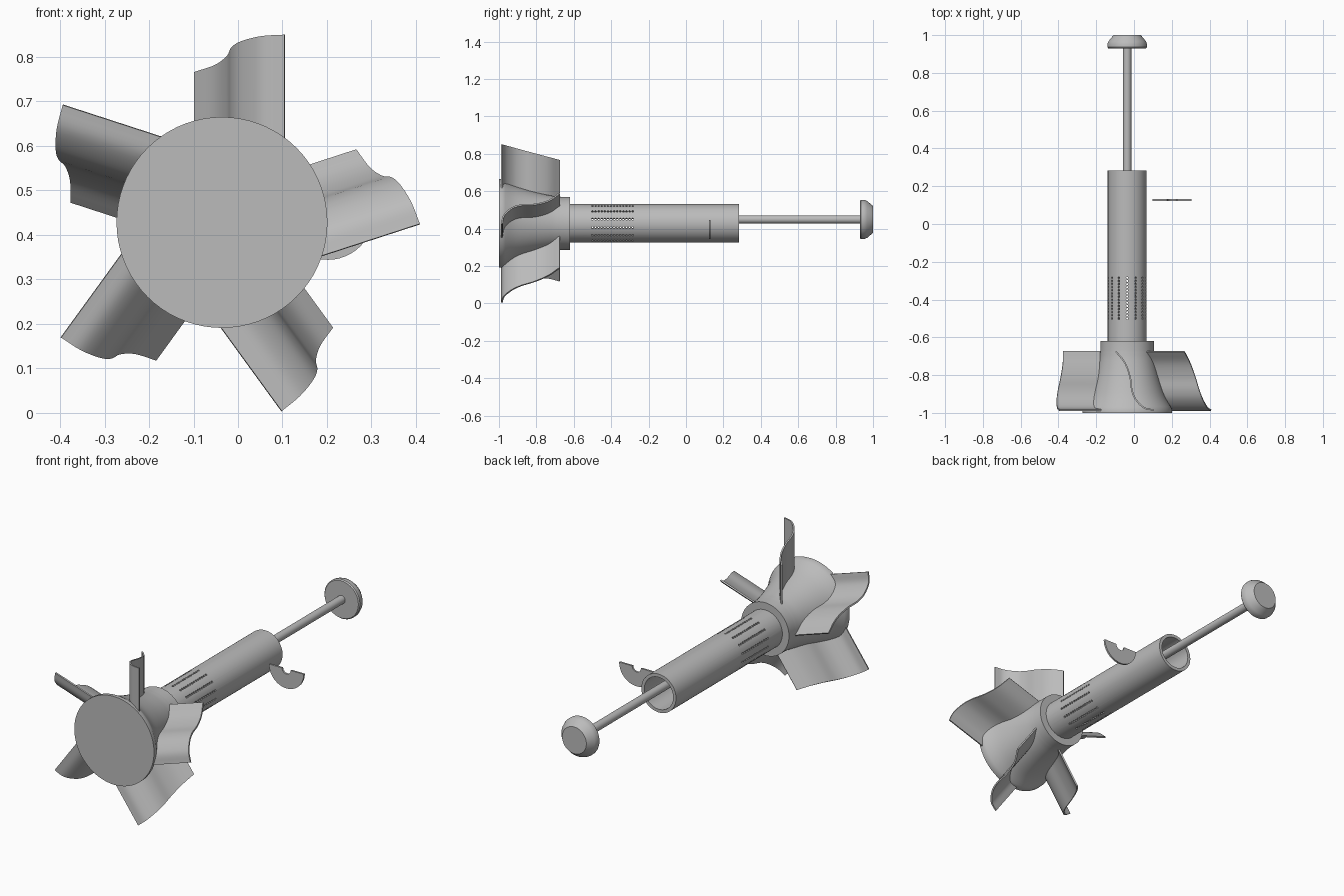
import bpy, bmesh, math
from mathutils import Matrix, Vector

cube = bpy.data.objects.get("Cube")
if cube:
    bpy.data.objects.remove(cube, do_unlink=True)

AXIS = Vector((-0.036, 0, 0.428))        # main shaft axis, running along y
ROD_AXIS = Vector((-0.036, 0, 0.449))    # plunger sits slightly higher

grey = bpy.data.materials.new("plain grey")
grey.use_nodes = True
grey.diffuse_color = (0.5, 0.5, 0.5, 1)
grey.node_tree.nodes["Principled BSDF"].inputs["Base Color"].default_value = (0.5, 0.5, 0.5, 1)


def make_object(name, bm, location):
    bmesh.ops.recalc_face_normals(bm, faces=bm.faces)
    mesh = bpy.data.meshes.new(name)
    bm.to_mesh(mesh)
    bm.free()
    mesh.materials.append(grey)
    obj = bpy.data.objects.new(name, mesh)
    obj.location = location
    bpy.context.scene.collection.objects.link(obj)
    return obj


def activate(obj):
    bpy.ops.object.select_all(action="DESELECT")
    obj.select_set(True)
    bpy.context.view_layer.objects.active = obj


def smooth(obj, angle=30):
    activate(obj)
    bpy.ops.object.shade_smooth_by_angle(angle=math.radians(angle))


def lathe(name, profile, location, segments=56, closed=False):
    """Turn (radius, y) points around the y axis; cap the ends unless closed."""
    bm = bmesh.new()
    rings = []
    for r, y in profile:
        angles = [math.tau * i / segments for i in range(segments)]
        rings.append([bm.verts.new((r * math.sin(a), y, r * math.cos(a))) for a in angles])
    pairs = list(zip(rings, rings[1:]))
    if closed:
        pairs.append((rings[-1], rings[0]))
    else:
        bm.faces.new(rings[0])
        bm.faces.new(rings[-1])
    for a, b in pairs:
        for i in range(segments):
            j = (i + 1) % segments
            bm.faces.new((a[i], a[j], b[j], b[i]))
    return make_object(name, bm, location)


def spline(points, steps):
    """Catmull-Rom curve through 2D points."""
    p = [Vector(q) for q in points]
    p = [2 * p[0] - p[1]] + p + [2 * p[-1] - p[-2]]
    out = []
    for a, b, c, d in zip(p, p[1:], p[2:], p[3:]):
        for s in range(steps):
            t = s / steps
            out.append(0.5 * (2 * b + (c - a) * t + (2 * a - 5 * b + 4 * c - d) * t ** 2
                              + (3 * b - a - 3 * c + d) * t ** 3))
    return out + [p[-2]]


# Flared hub with front disc and rear collar
flare = spline([(0.237, -0.98), (0.2, -0.91), (0.168, -0.81), (0.148, -0.72), (0.142, -0.67)], 5)
hub = lathe("hub", [(0.237, -1)] + [tuple(p) for p in flare] + [(0.142, -0.62)], AXIS, 72)
smooth(hub)

# Hollow tube with rows of small holes
tube = lathe("tube", [(0.103, -0.64), (0.103, 0.283), (0.086, 0.283), (0.086, -0.64)],
             AXIS, closed=True)
ROWS = PER_ROW = 14
bm = bmesh.new()
for row in range(ROWS):
    turn = Matrix.Rotation(math.tau * row / ROWS, 4, "Y")
    for k in range(PER_ROW):
        y = -0.5 + 0.215 * k / (PER_ROW - 1)
        bmesh.ops.create_cone(bm, cap_ends=True, segments=8, radius1=0.0056, radius2=0.0056,
                              depth=0.04, matrix=turn @ Matrix.Translation((0, y, 0.095)))
cutter = make_object("hole_cutter", bm, AXIS)
cutter.hide_render = True
cut = tube.modifiers.new("holes", "BOOLEAN")
cut.operation = "DIFFERENCE"
cut.solver = "EXACT"
cut.object = cutter
activate(tube)
bpy.ops.object.modifier_apply(modifier="holes")
bpy.data.objects.remove(cutter, do_unlink=True)
smooth(tube)

# Plunger rod and its end knob
smooth(lathe("plunger_rod", [(0.022, -0.1), (0.022, 0.94)], ROD_AXIS, 32))
smooth(lathe("plunger_knob", [(0.1, 0.93), (0.105, 0.936), (0.105, 0.952), (0.099, 0.968),
                              (0.072, 1.0)], ROD_AXIS, 48))

# Five S-curved blades around the hub
section = spline([(0.141, -0.985), (0.09, -0.973), (0.046, -0.93), (0.025, -0.88),
                  (0.015, -0.81), (-0.012, -0.735), (-0.06, -0.675)], 5)
bm = bmesh.new()
inner, outer = [], []
for x, y in section:
    tip = 0.422 - 0.084 * (y + 0.985) / 0.31
    inner.append(bm.verts.new((x, y, 0.1)))
    outer.append(bm.verts.new((x, y, tip)))
for i in range(len(section) - 1):
    bm.faces.new((inner[i], inner[i + 1], outer[i + 1], outer[i]))
blade = make_object("blade_1", bm, AXIS)
shell = blade.modifiers.new("thickness", "SOLIDIFY")
shell.thickness = 0.008
shell.offset = 0
activate(blade)
bpy.ops.object.modifier_apply(modifier="thickness")
smooth(blade, 40)
for k in range(1, 5):
    copy = blade.copy()
    copy.name = f"blade_{k + 1}"
    copy.rotation_euler.y = math.tau * k / 5
    bpy.context.scene.collection.objects.link(copy)

# Loose half-round retaining plate with a notch for the rod
bm = bmesh.new()
STEPS = 24
arcs = []
for radius in (0.103, 0.026):
    angles = [math.pi * (1 + i / STEPS) for i in range(STEPS + 1)]
    arcs.append([bm.verts.new((radius * math.cos(a), 0, radius * math.sin(a))) for a in angles])
for i in range(STEPS):
    bm.faces.new((arcs[0][i], arcs[0][i + 1], arcs[1][i + 1], arcs[1][i]))
solid = bmesh.ops.extrude_face_region(bm, geom=bm.faces[:])
bmesh.ops.translate(bm, vec=(0, 0.01, 0),
                    verts=[g for g in solid["geom"] if isinstance(g, bmesh.types.BMVert)])
smooth(make_object("half_plate", bm, (0.202, 0.122, 0.447)))
